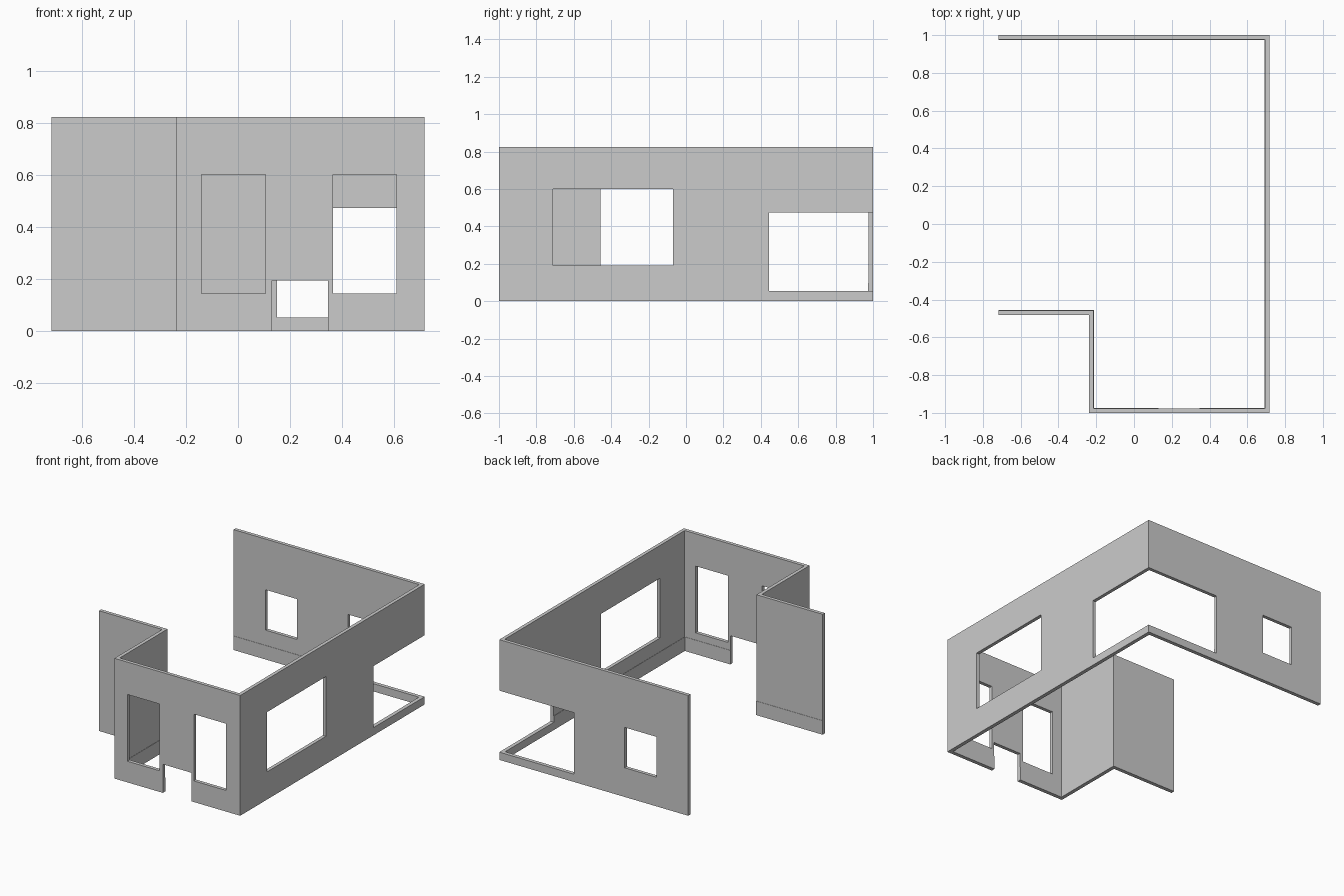
import bpy
import bmesh

if "Cube" in bpy.data.objects:
    bpy.data.objects.remove(bpy.data.objects["Cube"])

HEIGHT = 0.825
THICK = 0.024
SKIRT_HEIGHT = 0.096
SKIRT_DEPTH = 0.002

# Outer line of the wall run, clockwise, with the room on the right
PATH = [(-0.717, 1), (0.717, 1), (0.717, -1),
        (-0.238, -1), (-0.238, -0.482), (-0.717, -0.482)]

# Openings as (x range, y range, z range)
OPENINGS = [
    ((-0.14, 0.105), (-1.1, -0.9), (0.145, 0.603)),    # front left window
    ((0.365, 0.61), (-1.1, -0.9), (0.145, 0.603)),     # front right window
    ((0.13, 0.346), (-1.1, -0.9), (-0.1, 0.196)),      # low front doorway
    ((0.6, 0.8), (-0.71, -0.07), (0.19, 0.60)),        # right side window
    ((0.15, 0.8), (0.445, 1.1), (0.053, 0.475)),       # open corner, back right
    ((-0.475, -0.235), (0.9, 1.1), (0.2, 0.477)),      # back window
]


def offset(path, d):
    """Shift a right-angled path to its right by d, with mitred corners."""
    normals = []
    for (ax, ay), (bx, by) in zip(path, path[1:]):
        length = abs(bx - ax) + abs(by - ay)
        normals.append(((by - ay) / length, (ax - bx) / length))
    result = []
    for i, (x, y) in enumerate(path):
        near = normals[max(i - 1, 0):i + 1]
        result.append((x + d * sum(n[0] for n in near),
                       y + d * sum(n[1] for n in near)))
    return result


def add_prism(bm, outline, z0, z1):
    base = bm.faces.new([bm.verts.new((x, y, z0)) for x, y in outline])
    ext = bmesh.ops.extrude_face_region(bm, geom=[base], use_keep_orig=True)
    top = [g for g in ext["geom"] if isinstance(g, bmesh.types.BMVert)]
    bmesh.ops.translate(bm, verts=top, vec=(0, 0, z1 - z0))


def make_object(name, prisms):
    bm = bmesh.new()
    for outline, z0, z1 in prisms:
        add_prism(bm, outline, z0, z1)
    bmesh.ops.recalc_face_normals(bm, faces=bm.faces)
    mesh = bpy.data.meshes.new(name)
    bm.to_mesh(mesh)
    bm.free()
    obj = bpy.data.objects.new(name, mesh)
    bpy.context.collection.objects.link(obj)
    return obj


def strip(d0, d1):
    """Closed footprint between two offsets of the wall line."""
    return offset(PATH, d0) + offset(PATH, d1)[::-1]


# Walls and the thin skirting on their room side
walls = make_object("walls", [(strip(0, THICK), 0, HEIGHT)])
skirting = make_object("skirting_board",
                       [(strip(THICK, THICK + SKIRT_DEPTH), 0, SKIRT_HEIGHT)])

# One cutter holding all window and door openings
cutter = make_object("opening_cutter", [
    ([(x0, y0), (x1, y0), (x1, y1), (x0, y1)], z0, z1)
    for (x0, x1), (y0, y1), (z0, z1) in OPENINGS])
cutter.hide_render = True

for obj in (walls, skirting):
    mod = obj.modifiers.new("openings", 'BOOLEAN')
    mod.operation = 'DIFFERENCE'
    mod.solver = 'EXACT'
    mod.object = cutter

# Bake the cuts, then drop the cutter
depsgraph = bpy.context.evaluated_depsgraph_get()
baked = [(o, bpy.data.meshes.new_from_object(o.evaluated_get(depsgraph)))
         for o in (walls, skirting)]
for obj, mesh in baked:
    obj.modifiers.clear()
    obj.data = mesh
bpy.data.objects.remove(cutter)
